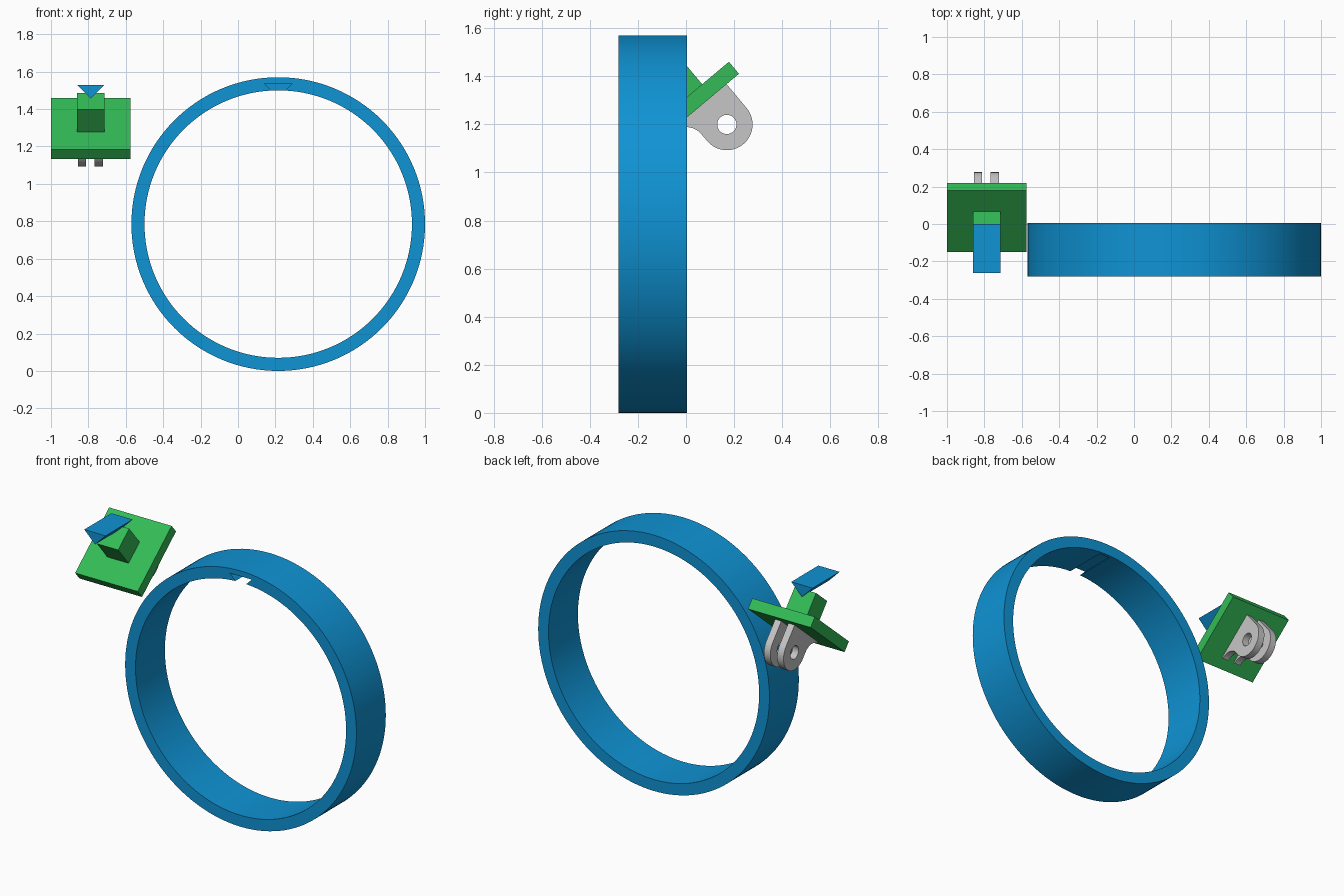
import bpy, bmesh, math
from mathutils import Matrix

if "Cube" in bpy.data.objects:
    bpy.data.objects.remove(bpy.data.objects["Cube"])


def material(name, rgb):
    m = bpy.data.materials.new(name)
    m.diffuse_color = [((c / 255 + 0.055) / 1.055) ** 2.4 for c in rgb] + [1]
    m.use_nodes = True
    m.node_tree.nodes["Principled BSDF"].inputs["Base Color"].default_value = m.diffuse_color
    return m


BLUE = material("blue", (15, 147, 212))
GREEN = material("green", (51, 187, 86))
GREY = material("light grey", (198, 198, 198))


def prism(name, profile, lo, hi, axis, mat):
    """Extrude a closed profile along x (profile is y,z) or y (profile is x,z)."""
    def place(p, d):
        return (d, p[0], p[1]) if axis == "x" else (p[0], d, p[1])
    bm = bmesh.new()
    a = [bm.verts.new(place(p, lo)) for p in profile]
    b = [bm.verts.new(place(p, hi)) for p in profile]
    bm.faces.new(a)
    bm.faces.new(b)
    n = len(profile)
    for i in range(n):
        j = (i + 1) % n
        bm.faces.new((a[i], a[j], b[j], b[i]))
    bmesh.ops.recalc_face_normals(bm, faces=bm.faces)
    me = bpy.data.meshes.new(name)
    bm.to_mesh(me)
    bm.free()
    me.materials.append(mat)
    ob = bpy.data.objects.new(name, me)
    bpy.context.collection.objects.link(ob)
    return ob


def activate(ob):
    bpy.ops.object.select_all(action="DESELECT")
    ob.select_set(True)
    bpy.context.view_layer.objects.active = ob


def cut(ob, cutter):
    activate(ob)
    mod = ob.modifiers.new("cut", "BOOLEAN")
    mod.operation, mod.solver, mod.object = "DIFFERENCE", "EXACT", cutter
    bpy.ops.object.modifier_apply(modifier=mod.name)
    bpy.data.objects.remove(cutter)


def smooth(ob):
    activate(ob)
    bpy.ops.object.shade_smooth_by_angle(angle=math.radians(30))


def arc(cx, cz, r, start, end, steps):
    return [(cx + r * math.cos(math.radians(start + (end - start) * i / steps)),
             cz + r * math.sin(math.radians(start + (end - start) * i / steps)))
            for i in range(steps + 1)]


def circle(cx, cz, r, n):
    return arc(cx, cz, r, 0, 360, n)[:-1]


def wedge(cx, top, half):
    return [(cx - half, top), (cx + half, top), (cx, top - half)]


# Large ring with a blind dovetail slot in its top inside wall
RX, RZ = 0.215, 0.785
ring = prism("ring", circle(RX, RZ, 0.785, 128), -0.28, 0.005, "y", BLUE)
cut(ring, prism("ring_bore", circle(RX, RZ, 0.715, 128), -0.4, 0.1, "y", BLUE))
cut(ring, prism("ring_slot", wedge(RX, 1.537, 0.075), -0.4, -0.015, "y", BLUE))
smooth(ring)

# Separate mount: local frame sits on the underside of the tilted plate
MX = -0.7875
tilt = Matrix.Translation((MX, 0.0555, 1.272)) @ Matrix.Rotation(math.radians(40), 4, "X")


def box(u, lo, hi):
    return [(-u, lo), (u, lo), (u, hi), (-u, hi)]


# Square base plate and stem
plate = prism("base_plate", box(0.215, 0, 0.065), -0.2125, 0.2125, "x", GREEN)
stem = prism("stem", box(0.07, 0.06, 0.222), -0.0725, 0.0725, "x", GREEN)
for part in (plate, stem):
    part.matrix_world = tilt

# Horizontal wedge-shaped slide that fits the ring slot
prism("slide_wedge", wedge(MX, 1.53, 0.0725), -0.262, 0.0, "y", BLUE)

# Pair of hinge prongs: round eye, straight back edge, flared foot
CU, CN, R = 0.041, -0.129, 0.107
outline = ([(CU + R, 0.002)] + arc(CU, CN, R, 0, -180, 32)
           + arc(CU - R - 0.082, -0.092, 0.082, 0, 90, 12)
           + [(CU - R - 0.082, 0.002)])
for side, centre in (("left", -0.047), ("right", 0.043)):
    lo, hi = centre - 0.0215, centre + 0.0215
    prong = prism(side + "_prong", outline, lo, hi, "x", GREY)
    cut(prong, prism("eye_cutter", circle(CU, CN, 0.04, 32), lo - 0.05, hi + 0.05, "x", GREY))
    smooth(prong)
    prong.matrix_world = tilt
